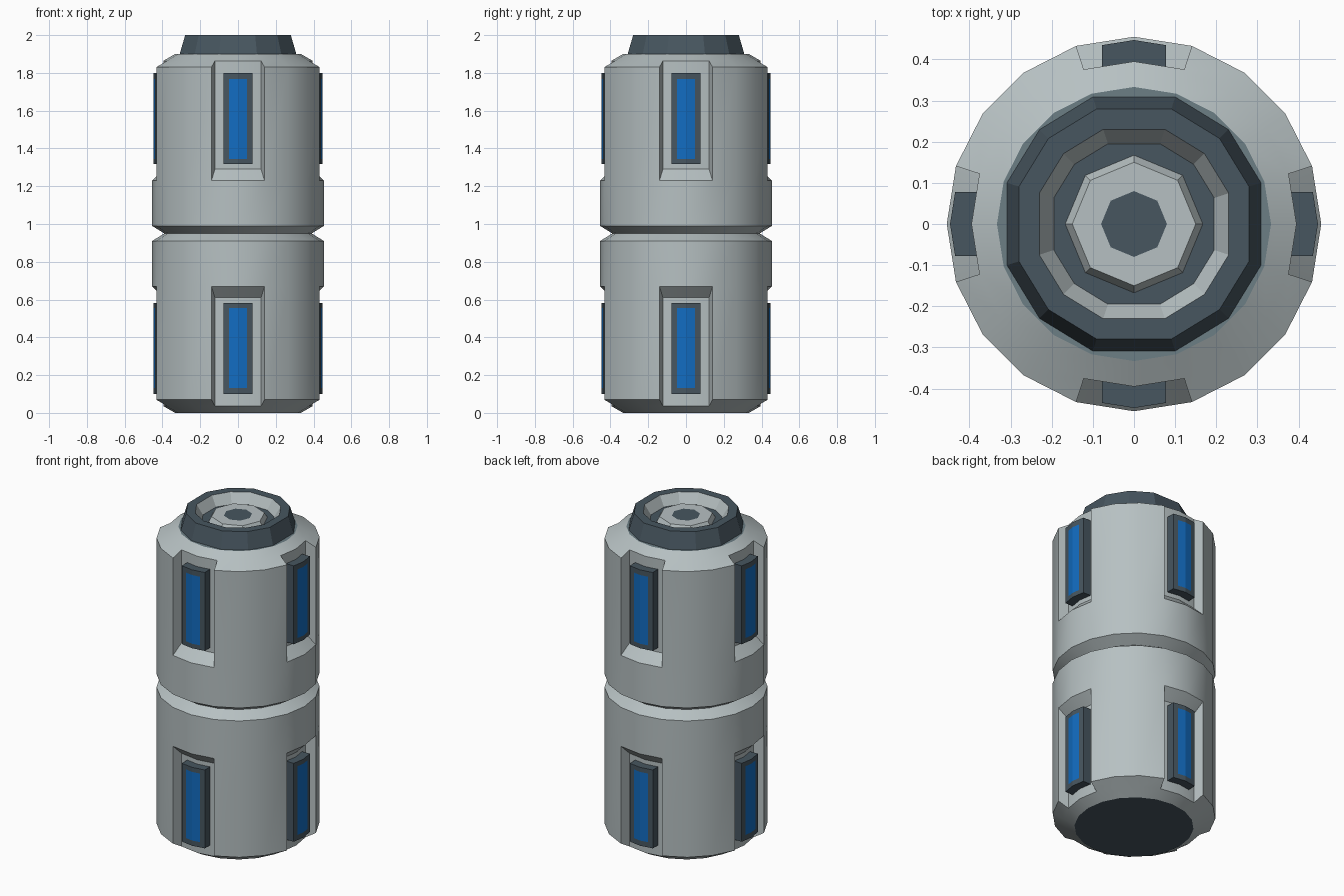
import bpy, bmesh, math

if "Cube" in bpy.data.objects:
    bpy.data.objects.remove(bpy.data.objects["Cube"])


def mat(name, rgb):
    m = bpy.data.materials.new(name)
    m.diffuse_color = (*rgb, 1)
    m.use_nodes = True
    m.node_tree.nodes["Principled BSDF"].inputs["Base Color"].default_value = m.diffuse_color
    return m


GREY = mat("light_grey", (0.47, 0.53, 0.54))
DARK = mat("dark_slate", (0.063, 0.092, 0.115))
BLUE = mat("window_blue", (0.006, 0.15, 0.53))
MID = mat("mid_slate", (0.15, 0.21, 0.235))


def finish(bm, name, mats, smooth=False):
    bmesh.ops.remove_doubles(bm, verts=bm.verts[:], dist=1e-5)
    bmesh.ops.recalc_face_normals(bm, faces=bm.faces[:])
    me = bpy.data.meshes.new(name)
    bm.to_mesh(me)
    bm.free()
    for m in mats:
        me.materials.append(m)
    ob = bpy.data.objects.new(name, me)
    bpy.context.collection.objects.link(ob)
    if smooth:
        bpy.ops.object.select_all(action='DESELECT')
        ob.select_set(True)
        bpy.context.view_layer.objects.active = ob
        bpy.ops.object.shade_smooth_by_angle(angle=math.radians(22))
    return ob


def polar(r, z, deg):
    a = math.radians(deg)
    return (r * math.cos(a), r * math.sin(a), z)


def face(bm, pts, mi=0):
    f = bm.faces.new([bm.verts.new(p) for p in pts])
    f.material_index = mi
    return f


def strip(bm, prof, a0, a1, mats=None):
    for i, ((r0, z0), (r1, z1)) in enumerate(zip(prof, prof[1:])):
        face(bm, [polar(r0, z0, a0), polar(r0, z0, a1),
                  polar(r1, z1, a1), polar(r1, z1, a0)], mats[i] if mats else 0)


def disc(bm, r, z, angles, mi):
    face(bm, [polar(r, z, a) for a in angles], mi)


# Body: 20 sectors, those beside the axes are recessed; halves mirror about z = 0.95
R, F, H = 0.455, 0.395, 0.95


def mirrored(half):
    return half + [(R, 0.91), (0.39, H), (R, 0.99)] + [(r, 2 * H - z) for r, z in reversed(half)]


full = mirrored([(0.333, 0), (F, 0.036), (R, 0.07), (R, 0.67)])
recess = mirrored([(0.333, 0), (F, 0.036), (F, 0.61), (R, 0.67)])
wall = [(F, 0.036), (R, 0.07), (R, 0.67), (F, 0.61)]

bm = bmesh.new()
for j in range(20):
    strip(bm, recess if j % 5 in (0, 4) else full, 18 * j, 18 * (j + 1))
    if j % 5 in (1, 4):
        for side in (wall, [(r, 2 * H - z) for r, z in wall]):
            face(bm, [polar(r, z, 18 * j) for r, z in side])
ring20 = [18 * j for j in range(20)]
disc(bm, 0.333, 0, ring20, 1)
disc(bm, 0.333, 2 * H, ring20, 2)
finish(bm, "canister_body", [GREY, DARK, MID], True)

# Top collar with a light funnel and dark floor
ring12 = [q + a for q in (0, 90, 180, 270) for a in (18, 45, 72)]
collar = [(0.326, 1.895), (0.294, 2.0), (0.242, 2.0), (0.205, 1.94)]
bm = bmesh.new()
for a0, a1 in zip(ring12, ring12[1:] + [ring12[0] + 360]):
    strip(bm, collar, a0, a1, [0, 0, 1])
disc(bm, 0.326, 1.895, ring12, 0)
disc(bm, 0.205, 1.94, ring12, 0)
finish(bm, "top_collar", [DARK, GREY])

# Eight-sided nozzle knob with a dark centre
ring8 = [45 * i for i in range(8)]
bm = bmesh.new()
for a in ring8:
    strip(bm, [(0.17, 1.935), (0.15, 1.97), (0.08, 1.97)], a, a + 45)
disc(bm, 0.17, 1.935, ring8, 0)
disc(bm, 0.08, 1.97, ring8, 1)
finish(bm, "nozzle_knob", [GREY, DARK])

# Window plates: bent frame with flush blue pane, two levels on four sides
XS = (-0.078, -0.047, 0, 0.047, 0.078)
ZS = (1.317, 1.345, 1.768, 1.8)


def window(name, flip, turn):
    bm = bmesh.new()
    zs = [2 * H - z for z in ZS] if flip else ZS
    g = [[bm.verts.new((x, -0.447 + abs(x) * math.tan(math.radians(9)), z)) for x in XS] for z in zs]
    front = []
    for k in range(3):
        for i in range(4):
            f = bm.faces.new((g[k][i], g[k][i + 1], g[k + 1][i + 1], g[k + 1][i]))
            front.append((f, k == 1 and i in (1, 2)))
    ext = bmesh.ops.extrude_face_region(bm, geom=[f for f, _ in front], use_keep_orig=True)
    for v in ext["geom"]:
        if isinstance(v, bmesh.types.BMVert):
            v.co.y = -0.37
    for f, pane in front:
        f.material_index = int(pane)
    ob = finish(bm, name, [DARK, BLUE])
    ob.rotation_euler.z = math.radians(turn)


for turn, side in ((0, "front"), (90, "right"), (180, "back"), (270, "left")):
    window("upper_window_" + side, False, turn)
    window("lower_window_" + side, True, turn)
